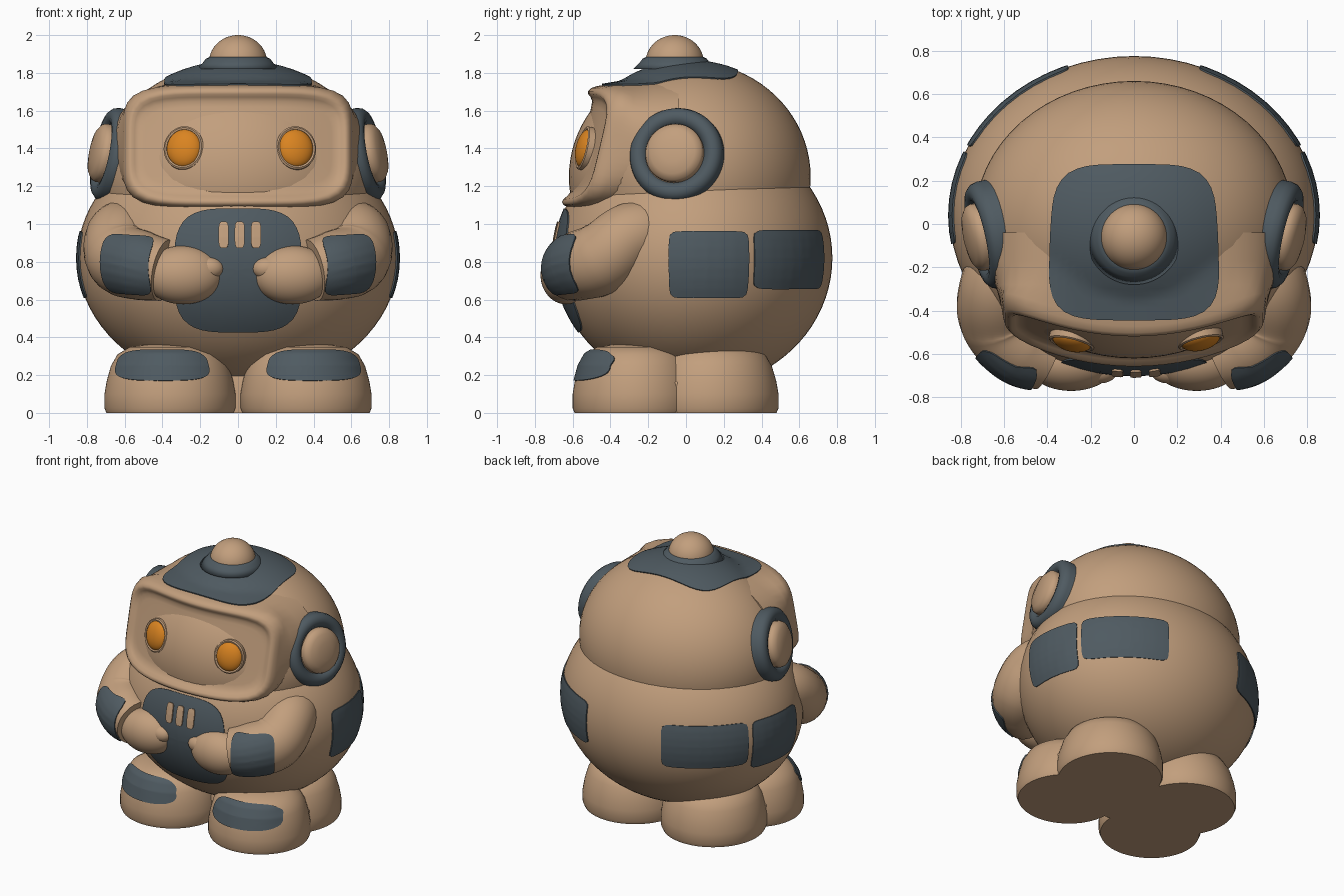
import bpy, bmesh, math
from mathutils import Vector
from mathutils.bvhtree import BVHTree

if "Cube" in bpy.data.objects:
    bpy.data.objects.remove(bpy.data.objects["Cube"])


def material(name, rgb):
    m = bpy.data.materials.new(name)
    m.diffuse_color = (*rgb, 1)
    m.use_nodes = True
    m.node_tree.nodes["Principled BSDF"].inputs["Base Color"].default_value = m.diffuse_color
    return m


TAN = material("tan", (0.54, 0.345, 0.205))
SLATE = material("slate", (0.078, 0.103, 0.12))
ORANGE = material("orange", (0.7, 0.23, 0.015))


def finish(name, mesh, mat, angle=40):
    mesh.materials.clear()
    mesh.materials.append(mat)
    for p in mesh.polygons:
        p.use_smooth = True
    mesh.set_sharp_from_angle(angle=math.radians(angle))
    ob = bpy.data.objects.new(name, mesh)
    bpy.context.collection.objects.link(ob)
    return ob


def from_rings(name, rings, mat, angle=40):
    """Closed skin through equal-length point rings, capped at both ends."""
    bm = bmesh.new()
    rows = [[bm.verts.new(p) for p in r] for r in rings]
    n = len(rows[0])
    for a, b in zip(rows, rows[1:]):
        for i in range(n):
            j = (i + 1) % n
            bm.faces.new((a[i], a[j], b[j], b[i]))
    bm.faces.new(rows[0])
    bm.faces.new(rows[-1])
    bmesh.ops.recalc_face_normals(bm, faces=bm.faces)
    me = bpy.data.meshes.new(name)
    bm.to_mesh(me)
    bm.free()
    return finish(name, me, mat, angle)


def ellipsoid(name, loc, rad, mat, normal=(0, 0, 1)):
    bm = bmesh.new()
    bmesh.ops.create_uvsphere(bm, u_segments=64, v_segments=40, radius=1)
    q = Vector(normal).to_track_quat('Z', 'Y')
    for v in bm.verts:
        v.co = q @ Vector([v.co[k] * rad[k] for k in range(3)]) + Vector(loc)
    me = bpy.data.meshes.new(name)
    bm.to_mesh(me)
    bm.free()
    return finish(name, me, mat, 180)


def lathe(name, profile, loc, mat, normal=(0, 0, 1), sx=1, sy=1, angle=50, n=64):
    q = Vector(normal).to_track_quat('Z', 'Y')
    rings = []
    for r, h in profile:
        rings.append([q @ Vector((r * sx * math.cos(t), r * sy * math.sin(t), h)) + Vector(loc)
                      for t in (2 * math.pi * i / n for i in range(n))])
    return from_rings(name, rings, mat, angle)


def rounded(hw, hh, p, n=64):
    """Superellipse outline, square-ish for a large p."""
    out = []
    for i in range(n):
        t = 2 * math.pi * (i + 0.5) / n
        c, s = math.cos(t), math.sin(t)
        k = (abs(c) ** p + abs(s) ** p) ** (-1 / p)
        out.append((hw * c * k, hh * s * k))
    return out


def plate(name, targets, ray, hw, hh, p=7, mat=SLATE, top=0.008):
    """Thin rounded plate dropped on the targets; ray(u, v) gives origin and direction."""
    trees = []
    for t in targets:
        trees.append(BVHTree.FromPolygons([v.co for v in t.data.vertices],
                                          [f.vertices for f in t.data.polygons]))

    def drop(u, v, lift):
        o, d = ray(u, v)
        hits = [h for h in (t.ray_cast(o, d) for t in trees) if h[0] is not None]
        if not hits:
            return o + d
        co, no, _, _ = min(hits, key=lambda h: h[3])
        return co + (no if no.dot(d) < 0 else -no) * lift

    edge = rounded(hw, hh, p)
    steps = [(0.02 + 0.98 * i / 12, top) for i in range(13)] + [(1.0, -0.01)]
    rings = [[drop(u * k, v * k, lift) for u, v in edge] for k, lift in steps]
    return from_rings(name, rings, mat, 50)


def front_ray(cx, cz, taper=0):
    return lambda u, v: (Vector((cx + u * (1 + taper * v), -2, cz + v)), Vector((0, 1, 0)))


# Body and head
body = ellipsoid("body", (0, 0.04, 0.82), (0.85, 0.735, 0.69), TAN)
head = ellipsoid("head", (0, 0.02, 1.25), (0.735, 0.64, 0.61), TAN)


# Visor: raised rounded frame blending back into the head, with a shallow recessed screen
def face_y(x, z):
    return -0.59 + 0.236 * (z - 1.4) + 0.4 * x * x


def visor_ring(inset, depth, k=1):
    return [Vector((x * k, face_y(x * k, 1.41 + z * k) + depth, 1.41 + z * k))
            for x, z in rounded(0.605 - inset, 0.32 - inset, 5)]


visor_rings = [[Vector((x, y, 1.41 + z)) for x, z in rounded(hw, hh, p)]
               for hw, hh, p, y in ((0.68, 0.39, 2.2, -0.04), (0.665, 0.375, 2.45, -0.17),
                                    (0.64, 0.352, 3.0, -0.28))]
visor_rings += [visor_ring(i, d) for i, d in
                ((-0.006, 0.075), (0, 0.04), (0.01, 0.012), (0.026, 0),
                 (0.042, 0.004), (0.058, 0.02), (0.08, 0.034), (0.11, 0.036))]
visor_rings += [visor_ring(0.11, 0.036, k) for k in (0.85, 0.7, 0.5, 0.3, 0.1, 0.02)]
visor = from_rings("visor", visor_rings, TAN, 60)

# Crown panel, collar and top knob
plate("crown_panel", [head, visor],
      lambda u, v: (Vector((u * (1 - 0.12 * v), v - 0.085, 4)), Vector((0, 0, -1))),
      0.385, 0.358, 4.3)
lathe("knob_collar", [(0.22, 1.82), (0.185, 1.855), (0.17, 1.875), (0.15, 1.885), (0.1, 1.887)],
      (0, -0.06, 0), SLATE, angle=180)
ellipsoid("top_knob", (0, -0.06, 1.855), (0.154, 0.154, 0.145), TAN)

# Chest panel with three vents
plate("chest_panel", [body], front_ray(0, 0.755), 0.335, 0.325, 3.6)
for i, x in enumerate((-0.075, 0.009, 0.094)):
    plate(f"vent_{i + 1}", [body], front_ray(x, 0.94), 0.026, 0.068, 4, TAN, 0.017)


# Panels around the waist, placed by angle
def waist_ray(mid, z, side):
    def ray(u, v):
        a = math.radians(mid + u)
        d = Vector((side * math.cos(a), math.sin(a), 0))
        return Vector((0, 0.04, z + v)) + d * 2, -d
    return ray


FOOT = [(0.02, 0), (0.97, 0), (1, 0.025), (1, 0.1), (0.965, 0.17), (0.9, 0.25),
        (0.8, 0.31), (0.62, 0.348), (0.35, 0.362), (0.02, 0.365)]
EAR_RING = [(0.15, -0.13), (0.25, -0.13), (0.252, -0.02), (0.245, 0.01), (0.225, 0.03),
            (0.2, 0.036), (0.175, 0.03), (0.162, 0.015), (0.15, 0.0)]
EAR_CAP = [(0.15, -0.1), (0.157, 0.035), (0.15, 0.055), (0.12, 0.075), (0.06, 0.088), (0.01, 0.09)]
ARM = [((0.56, -0.1, 0.97), 0.15), ((0.625, -0.29, 0.935), 0.18), ((0.61, -0.44, 0.82), 0.195),
       ((0.51, -0.56, 0.78), 0.185), ((0.39, -0.61, 0.755), 0.165)]

for s, side in ((-1, "left"), (1, "right")):
    # Eyes in shallow sockets
    ex, ez = 0.295 * s + 0.01, 1.4
    nrm = Vector((0.24 * s, -1, 0.236)).normalized()
    eye = Vector((ex, face_y(ex, ez) + 0.022, ez))
    ellipsoid(f"{side}_eye", eye, (0.094, 0.104, 0.05), ORANGE, nrm)
    lathe(f"{side}_eye_socket", [(0.113, -0.03), (0.112, 0.016), (0.104, 0.022), (0.095, 0.018),
                                 (0.09, -0.03)], eye, TAN, nrm, sx=0.96, sy=1.04)

    # Ear pads
    ear_axis = (s, -0.22, 0.2)
    ear = (0.69 * s, -0.055, 1.37)
    lathe(f"{side}_ear_ring", EAR_RING, ear, SLATE, ear_axis)
    lathe(f"{side}_ear_cap", EAR_CAP, ear, TAN, ear_axis)

    # Arm swept along a bent path
    cu = bpy.data.curves.new(f"{side}_arm_path", 'CURVE')
    cu.dimensions = '3D'
    cu.bevel_depth = 1
    cu.bevel_resolution = 10
    cu.resolution_u = 10
    cu.use_fill_caps = True
    sp = cu.splines.new('BEZIER')
    sp.bezier_points.add(len(ARM) - 1)
    for bp, (co, r) in zip(sp.bezier_points, ARM):
        bp.co = (co[0] * s, co[1], co[2])
        bp.radius = r
        bp.handle_left_type = bp.handle_right_type = 'AUTO'
    tmp = bpy.data.objects.new("arm_path", cu)
    bpy.context.collection.objects.link(tmp)
    bpy.context.view_layer.update()
    me = bpy.data.meshes.new_from_object(tmp.evaluated_get(bpy.context.evaluated_depsgraph_get()))
    bpy.data.objects.remove(tmp)
    arm = finish(f"{side}_arm", me, TAN, 50)

    # Hand and thumb
    ellipsoid(f"{side}_hand", (0.29 * s, -0.635, 0.73), (0.21, 0.135, 0.155), TAN)
    ellipsoid(f"{side}_thumb", (0.155 * s, -0.675, 0.765), (0.08, 0.06, 0.06), TAN)

    # Forearm panel
    d = Vector((-0.5 * s, 0.866, 0))
    across = Vector((0.866 * s, 0.5, 0.06))
    plate(f"{side}_forearm_panel", [arm],
          lambda u, v: (Vector((0.55 * s, -0.6, 0.785)) + across * u + Vector((0, 0, v)) - d, d),
          0.145, 0.152, 6)

    # Waist panels
    plate(f"{side}_waist_panel", [body], waist_ray(5.8, 0.785, s), 14.7, 0.175, 12)
    plate(f"{side}_back_panel", [body], waist_ray(44.4, 0.812, s), 21.6, 0.155, 12)

    # Feet
    foot = lathe(f"{side}_front_foot", FOOT, (0.36 * s, -0.265, 0), TAN, sx=0.347, sy=0.335)
    lathe(f"{side}_rear_foot", FOOT, (0.32 * s, 0.13, 0), TAN, sx=0.355, sy=0.36)
    plate(f"{side}_toe_panel", [foot], front_ray(0.4 * s, 0.25, -1.0), 0.24, 0.08, 3.5)

# Base filling between the feet
lathe("base_hub", [(0.02, 0), (1, 0), (1, 0.16), (0.9, 0.24), (0.02, 0.25)], (0, -0.06, 0), TAN,
      sx=0.62, sy=0.22)
